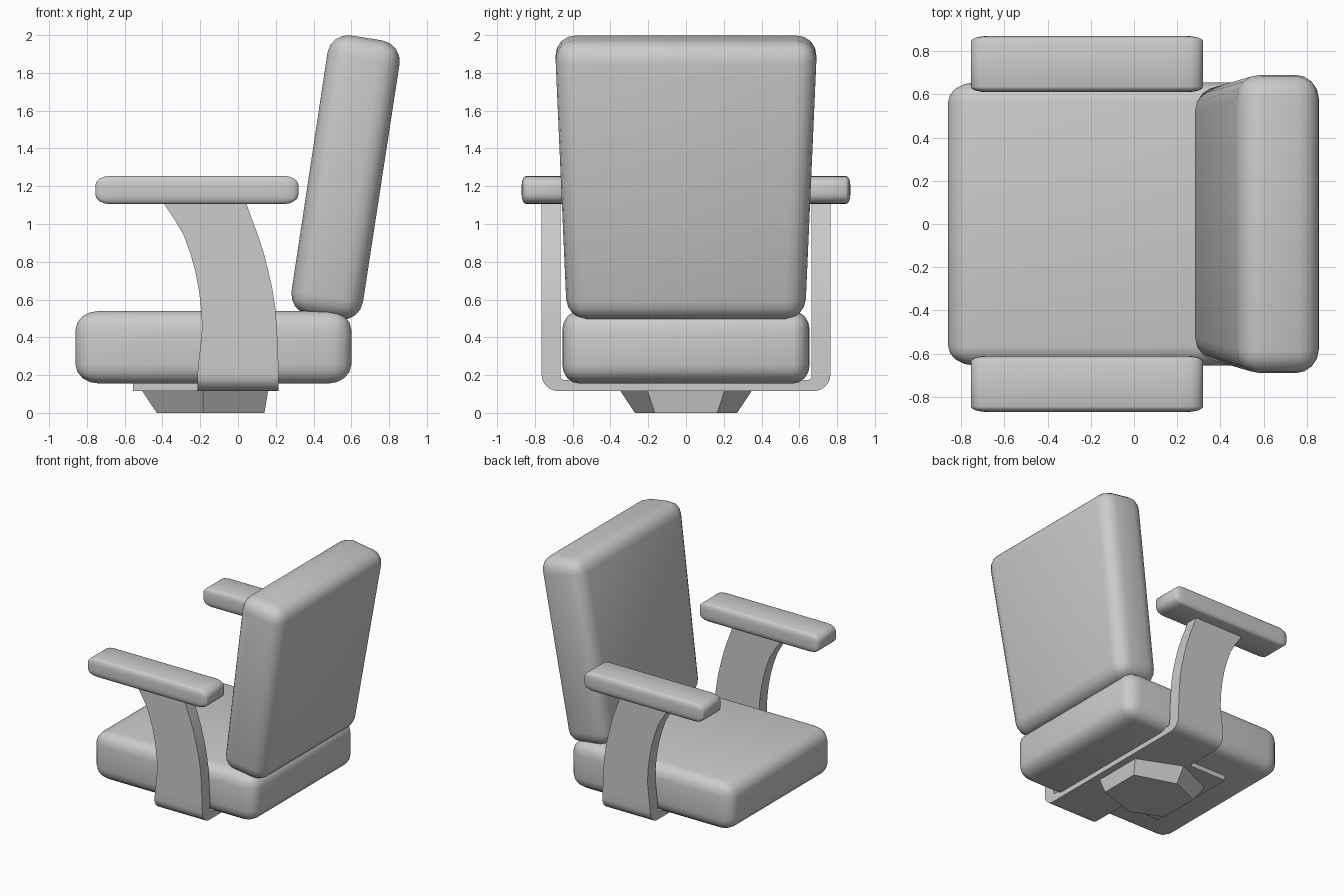
import bpy, bmesh
from math import sin, cos, pi, radians
from mathutils import Vector

if "Cube" in bpy.data.objects:
    bpy.data.objects.remove(bpy.data.objects["Cube"])


def finish(bm, name, smooth=True):
    bmesh.ops.recalc_face_normals(bm, faces=bm.faces)
    mesh = bpy.data.meshes.new(name)
    bm.to_mesh(mesh)
    bm.free()
    obj = bpy.data.objects.new(name, mesh)
    bpy.context.collection.objects.link(obj)
    if smooth:
        bpy.ops.object.select_all(action='DESELECT')
        obj.select_set(True)
        bpy.context.view_layer.objects.active = obj
        bpy.ops.object.shade_smooth_by_angle(angle=radians(35))
    return obj


def loft(rings):
    """Skin a list of equal closed rings and cap both ends."""
    bm = bmesh.new()
    rows = [[bm.verts.new(p) for p in ring] for ring in rings]
    n = len(rows[0])
    for a, b in zip(rows, rows[1:]):
        for i in range(n):
            bm.faces.new((a[i], a[(i + 1) % n], b[(i + 1) % n], b[i]))
    bm.faces.new(rows[0])
    bm.faces.new(rows[-1])
    return bm


def round_edges(bm, radius, segments=4):
    bmesh.ops.bevel(bm, geom=bm.edges[:], offset=radius, offset_type='OFFSET',
                    segments=segments, profile=0.5, affect='EDGES')


def cushion(name, lo, hi, radii):
    """Rounded box whose rounding may differ along each axis."""
    lo, hi, r = Vector(lo), Vector(hi), Vector(radii)
    bm = bmesh.new()
    bmesh.ops.create_cube(bm, size=1)
    bmesh.ops.scale(bm, verts=bm.verts, vec=[(hi[i] - lo[i]) / r[i] for i in range(3)])
    round_edges(bm, 1.0)
    bmesh.ops.scale(bm, verts=bm.verts, vec=r)
    bmesh.ops.translate(bm, verts=bm.verts, vec=(lo + hi) / 2)
    return finish(bm, name)


# Seat cushion and arm pads
cushion("seat", (-0.86, -0.655, 0.155), (0.60, 0.655, 0.54), (0.125, 0.09, 0.10))
for side, y in (("right", -0.74), ("left", 0.74)):
    cushion(side + "_arm_pad", (-0.755, y - 0.13, 1.105), (0.32, y + 0.13, 1.255),
            (0.08, 0.025, 0.05))

# Reclined backrest, wider at the top
low, high = ((0.267, 0.535), (0.645, 0.478)), ((0.49, 2.015), (0.872, 1.955))
back = loft([[(a[0], -w, a[1]), (b[0], -w, b[1]), (b[0], w, b[1]), (a[0], w, a[1])]
             for (a, b), w in ((low, 0.63), (high, 0.695))])
round_edges(back, 0.11)
finish(back, "backrest")

# U-shaped arm bracket: (height, front edge x, rear edge x) down one side
curve = [(1.12, -0.40, 0.04), (1.03, -0.34, 0.072), (0.94, -0.287, 0.106),
         (0.85, -0.254, 0.135), (0.75, -0.226, 0.161), (0.65, -0.207, 0.183),
         (0.55, -0.195, 0.198), (0.45, -0.19, 0.206), (0.36, -0.198, 0.21),
         (0.28, -0.208, 0.213), (0.205, -0.215, 0.215)]


def bracket_ring(x0, x1, outer, inner):
    return [(x0, *outer), (x1, *outer), (x1, *inner), (x0, *inner)]


half = [bracket_ring(x0, x1, (0.765, z), (0.665, z)) for z, x0, x1 in curve]
for k in range(1, 7):
    t = k / 6 * pi / 2
    half.append(bracket_ring(-0.215, 0.215,
                             (0.675 + 0.09 * cos(t), 0.205 - 0.09 * sin(t)),
                             (0.645 + 0.02 * cos(t), 0.195 - 0.02 * sin(t))))
other = [[(x, -y, z) for x, y, z in ring] for ring in reversed(half)]
finish(loft(half + other), "arm_bracket")

# Mounting plate under the seat
finish(loft([[(-0.555, -0.38, z), (0.20, -0.38, z), (0.20, 0.38, z), (-0.555, 0.38, z)]
             for z in (0.117, 0.17)]), "mounting_plate", smooth=False)


# Six-sided tapered base
def base_ring(z, front, rear, side, flat):
    return [(front, -flat, z), (-0.185, -side, z), (rear, -flat, z),
            (rear, flat, z), (-0.185, side, z), (front, flat, z)]


finish(loft([base_ring(0.0, -0.43, 0.14, 0.27, 0.165),
             base_ring(0.12, -0.51, 0.16, 0.35, 0.205)]), "base", smooth=False)
